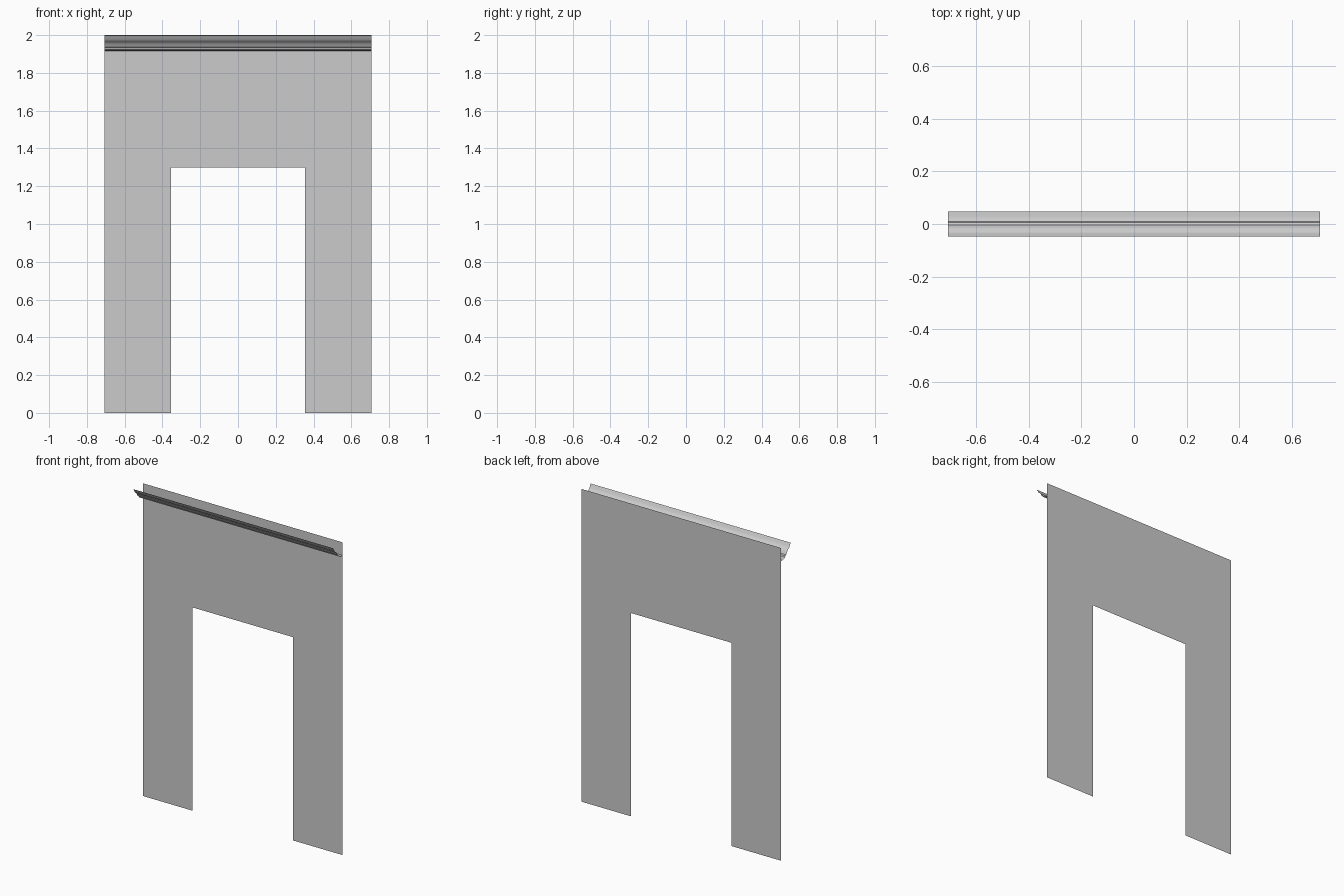
import bpy, bmesh

if "Cube" in bpy.data.objects:
    bpy.data.objects.remove(bpy.data.objects["Cube"])

HALF_W = 0.707     # half width of wall
OPEN_W = 0.355     # half width of opening
OPEN_H = 1.30
TRIM_Z = 1.917     # where the moulding meets the wall
BACK_Y = 0.0475


def sheet(name, quads):
    """Single-sided sheet from quads given as corner lists."""
    bm = bmesh.new()
    for q in quads:
        bm.faces.new([bm.verts.new(p) for p in q])
    bmesh.ops.remove_doubles(bm, verts=bm.verts, dist=1e-5)
    mesh = bpy.data.meshes.new(name)
    bm.to_mesh(mesh)
    bm.free()
    obj = bpy.data.objects.new(name, mesh)
    bpy.context.collection.objects.link(obj)
    return obj


def panel(x0, x1, z0, z1):
    return [(x0, BACK_Y, z0), (x1, BACK_Y, z0), (x1, BACK_Y, z1), (x0, BACK_Y, z1)]


# Wall sheet with doorway: two legs and the lintel area
sheet("doorway_wall", [
    panel(-HALF_W, -OPEN_W, 0, OPEN_H),
    panel(OPEN_W, HALF_W, 0, OPEN_H),
    panel(-HALF_W, -OPEN_W, OPEN_H, TRIM_Z),
    panel(-OPEN_W, OPEN_W, OPEN_H, TRIM_Z),
    panel(OPEN_W, HALF_W, OPEN_H, TRIM_Z),
])

# Upright strip behind the moulding
sheet("moulding_back", [panel(-HALF_W, HALF_W, TRIM_Z, 2.0)])

# Crown moulding: open profile (y, z) swept across the width
profile = [
    (BACK_Y, TRIM_Z), (0.030, 1.918), (0.018, 1.920), (0.009, 1.925),
    (0.006, 1.934), (-0.003, 1.937), (-0.006, 1.943), (-0.012, 1.954),
    (-0.020, 1.963), (-0.028, 1.968), (-0.035, 1.975), (-0.040, 1.986),
    (-0.0475, 1.998),
]
crown = sheet("crown_moulding", [
    [(-HALF_W, *b), (HALF_W, *b), (HALF_W, *a), (-HALF_W, *a)]
    for a, b in zip(profile[1:], profile[:-1])
])

# Smooth shading along the moulding curve, keeping the crisp steps
bpy.context.view_layer.objects.active = crown
crown.select_set(True)
bpy.ops.object.shade_smooth_by_angle(angle=0.5)
